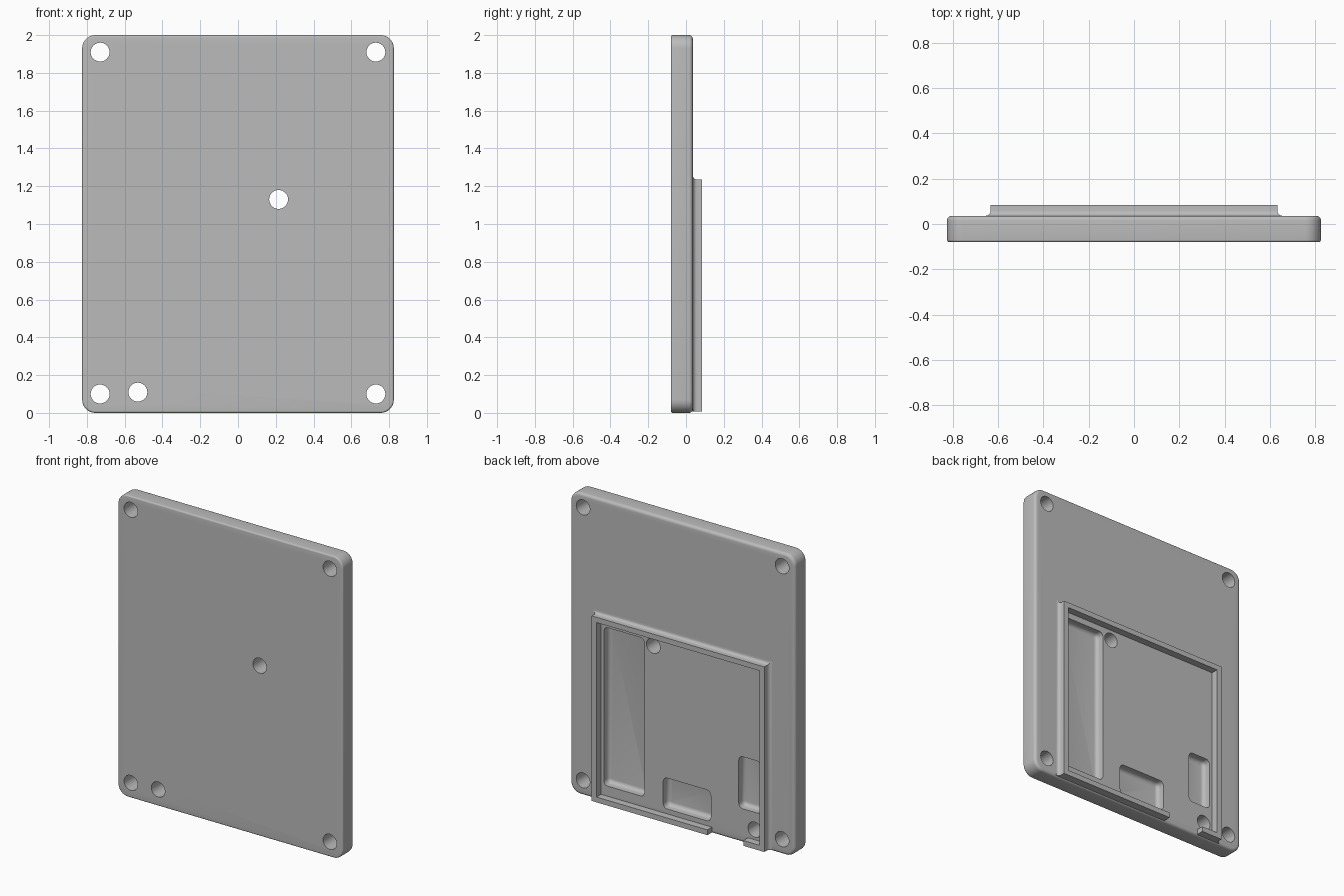
import bpy, bmesh, math

if "Cube" in bpy.data.objects:
    bpy.data.objects.remove(bpy.data.objects["Cube"], do_unlink=True)

grey = bpy.data.materials.new("plain_grey")
grey.use_nodes = True
GREY = (0.5, 0.5, 0.5, 1)
grey.diffuse_color = GREY
grey.node_tree.nodes["Principled BSDF"].inputs["Base Color"].default_value = GREY

FRONT, BACK, RIM = -0.08, 0.036, 0.084


def finish(name, bm):
    bmesh.ops.recalc_face_normals(bm, faces=bm.faces)
    mesh = bpy.data.meshes.new(name)
    bm.to_mesh(mesh)
    bm.free()
    mesh.materials.append(grey)
    obj = bpy.data.objects.new(name, mesh)
    bpy.context.collection.objects.link(obj)
    return obj


def loft(bm, rings, closed=True):
    """Skin matching rings of points and cap both ends."""
    rows = [[bm.verts.new(p) for p in ring] for ring in rings]
    n = len(rows[0])
    for a, b in zip(rows, rows[1:]):
        for i in range(n):
            j = (i + 1) % n
            bm.faces.new((a[i], a[j], b[j], b[i]))
    bm.faces.new(rows[0])
    bm.faces.new(rows[-1])


def rounded_slab(name, x0, x1, z0, z1, radius, profile, steps=8):
    """Rounded rectangle lofted along y; profile holds (inset, y) pairs."""
    corners = [(x1 - radius, z1 - radius), (x0 + radius, z1 - radius),
               (x0 + radius, z0 + radius), (x1 - radius, z0 + radius)]
    rings = []
    for inset, y in profile:
        ring = []
        for k, (cx, cz) in enumerate(corners):
            for s in range(steps + 1):
                a = math.pi / 2 * (k + s / (steps + 0.001))
                r = radius - inset
                ring.append((cx + r * math.cos(a), y, cz + r * math.sin(a)))
        rings.append(ring)
    bm = bmesh.new()
    loft(bm, rings)
    return finish(name, bm)


def round_over(y, r, direction, steps=5):
    """Quarter-round profile ending on the plane y."""
    angles = [math.pi / 2 * i / steps for i in range(steps + 1)]
    return [(r - r * math.cos(a), y - direction * (r - r * math.sin(a))) for a in angles]


def smooth(obj):
    bpy.ops.object.select_all(action="DESELECT")
    obj.select_set(True)
    bpy.context.view_layer.objects.active = obj
    bpy.ops.object.shade_smooth_by_angle(angle=math.radians(35))


# Back plate with softened edges
edge = 0.02
plate = rounded_slab("back_plate", -0.825, 0.825, 0, 2, 0.07,
                     round_over(FRONT, edge / 2, -1)[::-1] + round_over(BACK, edge, 1))

# Cutters: round through holes
cutters = []
holes = [(sx * 0.73, z) for sx in (-1, 1) for z in (0.1, 1.91)] + [(0.215, 1.13), (-0.53, 0.11)]
for x, z in holes:
    r = 0.05
    cutters.append(rounded_slab("hole_cutter", x - r, x + r, z - r, z + r, r,
                                [(0, -0.2), (0, 0.2)]))

# Cutters: pockets with rounded floors
for x0, x1, z0, z1 in [(0.28, 0.578, 0.11, 1.16), (-0.207, 0.142, 0.075, 0.28),
                       (-0.577, -0.412, 0.225, 0.57)]:
    cutters.append(rounded_slab("pocket_cutter", x0, x1, z0, z1, 0.03,
                                round_over(BACK - 0.055, 0.025, -1)[::-1] + [(0, 0.2)], 4))

bpy.context.view_layer.objects.active = plate
for cutter in cutters:
    cutter.hide_render = True
    mod = plate.modifiers.new("cut", "BOOLEAN")
    mod.operation, mod.solver, mod.object = "DIFFERENCE", "EXACT", cutter
    bpy.ops.object.modifier_apply(modifier=mod.name)
    bpy.data.objects.remove(cutter, do_unlink=True)
smooth(plate)

# Raised rim with a flared foot, open at the lower right
wall, flare = 0.035, 0.022
section = [(-wall, RIM), (-wall, 0.01), (flare, 0.01), (flare, BACK)]
for i in range(1, 6):
    a = math.pi / 2 * i / 5
    section.append((flare * (1 - math.sin(a)), BACK + flare * (1 - math.cos(a))))
section.append((0, RIM))
left, top, low = 0.633, 1.235, 0.008
path = [(-0.216, low, 0, -1), (left, low, 1, -1), (left, top, 1, 1),
        (-left, top, -1, 1), (-left, low, -1, -1), (-0.479, low, 0, -1)]
bm = bmesh.new()
loft(bm, [[(x + dx * o, y, max(z + dz * o, low)) for o, y in section]
          for x, z, dx, dz in path])
rim = finish("raised_rim", bm)
smooth(rim)
